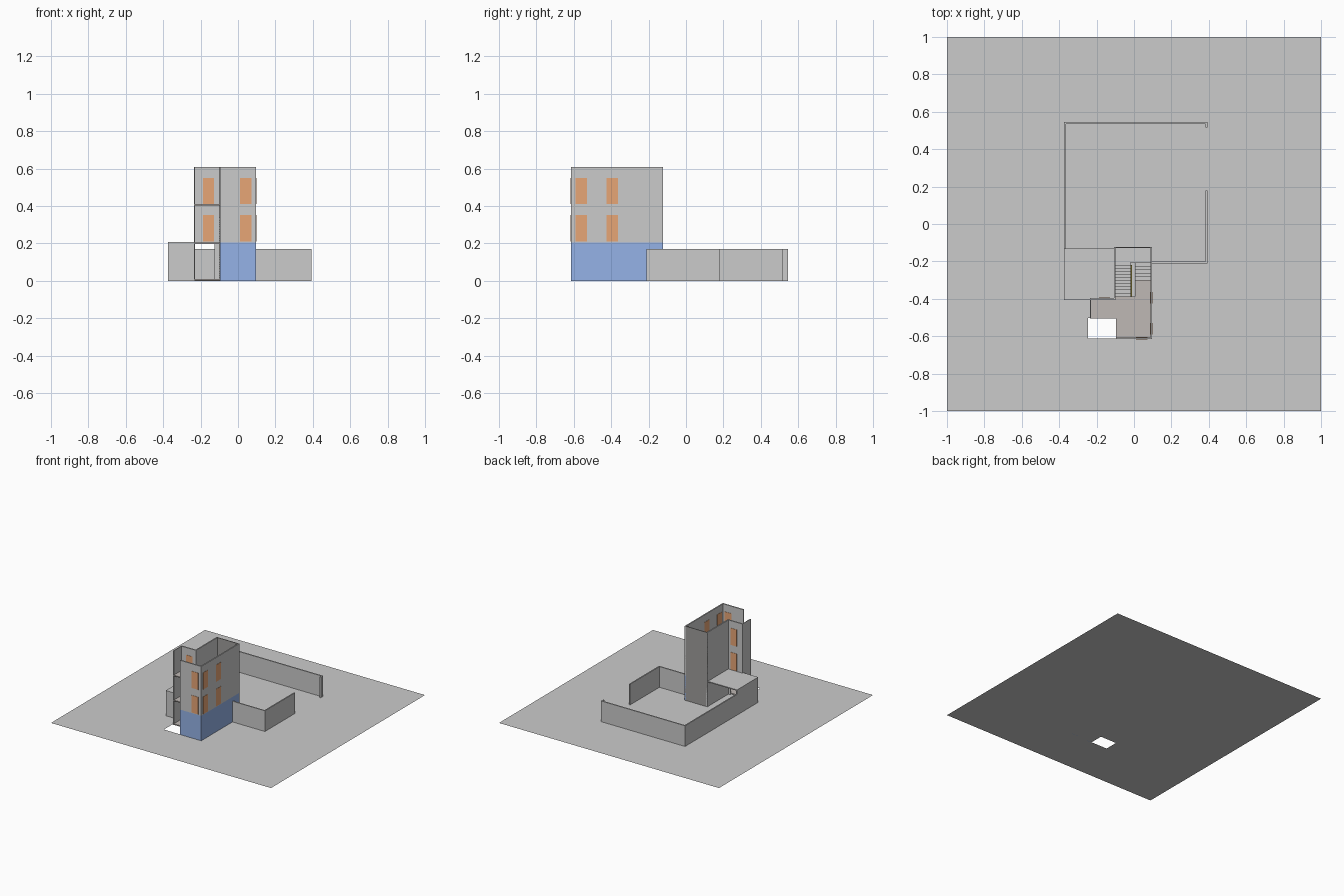
import bpy, bmesh, math
from mathutils import Vector

if "Cube" in bpy.data.objects:
    bpy.data.objects.remove(bpy.data.objects["Cube"])


def material(name, rgb):
    m = bpy.data.materials.new(name)
    m.diffuse_color = (*rgb, 1)
    m.use_nodes = True
    m.node_tree.nodes["Principled BSDF"].inputs["Base Color"].default_value = m.diffuse_color
    return m


BLUE = material("blue_base", (0.30, 0.45, 0.80))
ORANGE = material("orange_window", (0.80, 0.38, 0.18))
WARM = material("warm_grey", (0.52, 0.48, 0.46))
DARK = material("dark_grey", (0.35, 0.34, 0.33))
YELLOW = material("yellow_rail", (0.75, 0.60, 0.12))


def finish(bm, name, mat=None):
    me = bpy.data.meshes.new(name)
    bm.to_mesh(me)
    bm.free()
    ob = bpy.data.objects.new(name, me)
    bpy.context.collection.objects.link(ob)
    if mat:
        me.materials.append(mat)
    return ob


def add_box(bm, x0, x1, y0, y1, z0, z1):
    vs = bmesh.ops.create_cube(bm, size=1)["verts"]
    for v in vs:
        v.co = Vector((x0 if v.co.x < 0 else x1,
                       y0 if v.co.y < 0 else y1,
                       z0 if v.co.z < 0 else z1))


def boxes(name, items, mat=None):
    bm = bmesh.new()
    for b in items:
        add_box(bm, *b)
    return finish(bm, name, mat)


T = 0.01            # wall thickness
F1, F2, TOP = 0.205, 0.41, 0.61
X0, X1, Y0, Y1 = -0.108, 0.097, -0.616, -0.122   # tower footprint

# Ground sheet with a rectangular pit opening
bm = bmesh.new()
xs, ys = (-1, -0.245, -0.097, 1), (-1, -0.613, -0.503, 1)
grid = [[bm.verts.new((x, y, 0)) for y in ys] for x in xs]
for i in range(3):
    for j in range(3):
        if (i, j) != (1, 1):
            bm.faces.new((grid[i][j], grid[i + 1][j],
                          grid[i + 1][j + 1], grid[i][j + 1]))
finish(bm, "ground")

# Yard wall with a gap on the right side
H = 0.17
boxes("yard_wall", [
    (-0.373, -0.373 + T, -0.13, 0.545, 0, H),
    (-0.373, 0.392, 0.545 - T, 0.545, 0, H),
    (0.392 - T, 0.392, 0.515, 0.545, 0, H),
    (0.392 - T, 0.392, -0.21, 0.18, 0, H),
    (X1, 0.392, -0.21, -0.2, 0, H),
])

# Carport, open at the back
boxes("carport", [
    (-0.373, X0, -0.405, -0.13, 0.199, 0.207),
    (-0.373, -0.373 + T, -0.405, -0.13, 0, 0.2),
    (-0.373, -0.235, -0.405, -0.405 + T, 0, 0.2),
])

# Blue ground-storey walls at the front and right
boxes("base_walls", [
    (-0.097, X1, Y0, Y0 + T, 0, F1),
    (X1 - T, X1, Y0, Y1, 0, F1),
], BLUE)

# Upper walls, inner side wall and balcony walls
boxes("tower_walls", [
    (-0.097, X1, Y0, Y0 + T, F1, TOP),
    (X1 - T, X1, Y0, Y1, F1, TOP),
    (X0, X0 + T, -0.405, Y1, 0, TOP),
    (-0.235, X0, -0.405, -0.405 + T, F1, TOP),
    (-0.126, X0, -0.405, -0.405 + T, 0, F1),
    (-0.235, -0.23, -0.505, -0.395, 0, TOP),
])
boxes("tower_back_wall", [(X0, X1, Y1 - 0.006, Y1, 0, TOP)], DARK)

# Floor slabs, reaching around the stairwell
floors = []
for z in (0.01, F1, F2):
    floors += [(-0.23, X0, -0.505, -0.405, z - 0.008, z),
               (-0.097, X1 - T, Y0 + T, -0.505, z - 0.008, z),
               (X0, X1 - T, -0.505, -0.387, z - 0.008, z),
               (0.005, X1 - T, -0.387, -0.30, z - 0.008, z)]
boxes("floors", floors, WARM)

# Windows, visible on both faces of each wall
wins = []
e = 0.002
for z0, z1 in ((0.21, 0.352), (0.412, 0.55)):
    wins += [(0.01, 0.071, Y0 - e, Y0 + T + e, z0, z1),
             (-0.186, -0.128, -0.405 - e, -0.395 + e, z0, z1)]
    for y in (-0.59, -0.425):
        wins.append((X1 - T - e, X1 + e, y, y + 0.062, z0, z1))
boxes("windows", wins, ORANGE)

# Two-flight stairs on each storey, with half landing
NL, NR = 11, 5
for k, base in enumerate((0.005, F1)):
    rise = (F1 if k == 0 else F2 - F1) / (NL + NR + 1)
    steps = []
    yl, yr = 0.182 / NL, 0.095 / NR
    for i in range(NL):
        y, z = -0.387 + i * yl, base + (i + 1) * rise
        steps.append((X0 + T, -0.02, y, y + yl, max(base, z - 2 * rise), z))
    zl = base + NL * rise
    steps.append((X0 + T, X1 - T, -0.205, Y1 - 0.006, zl - 0.01, zl))
    for i in range(NR):
        y, z = -0.205 - i * yr, zl + (i + 1) * rise
        steps.append((0.005, X1 - T, y - yr, y, z - 2 * rise, z))
    boxes(f"stairs_{k + 1}", steps)

    # Sloping handrail and posts beside the long flight
    rail = bmesh.new()
    add_box(rail, -0.02, -0.012, -0.39, -0.22, 0, 0.008)
    slope = NL * rise / 0.182
    for v in rail.verts:
        v.co.z += base + 0.055 + (v.co.y + 0.387) * slope
    for i in range(6):
        y = -0.388 + i * 0.033
        z = base + (y + 0.387) * slope
        add_box(rail, -0.018, -0.014, y, y + 0.004, max(z, base), z + 0.058)
    finish(rail, f"handrail_{k + 1}", YELLOW)
